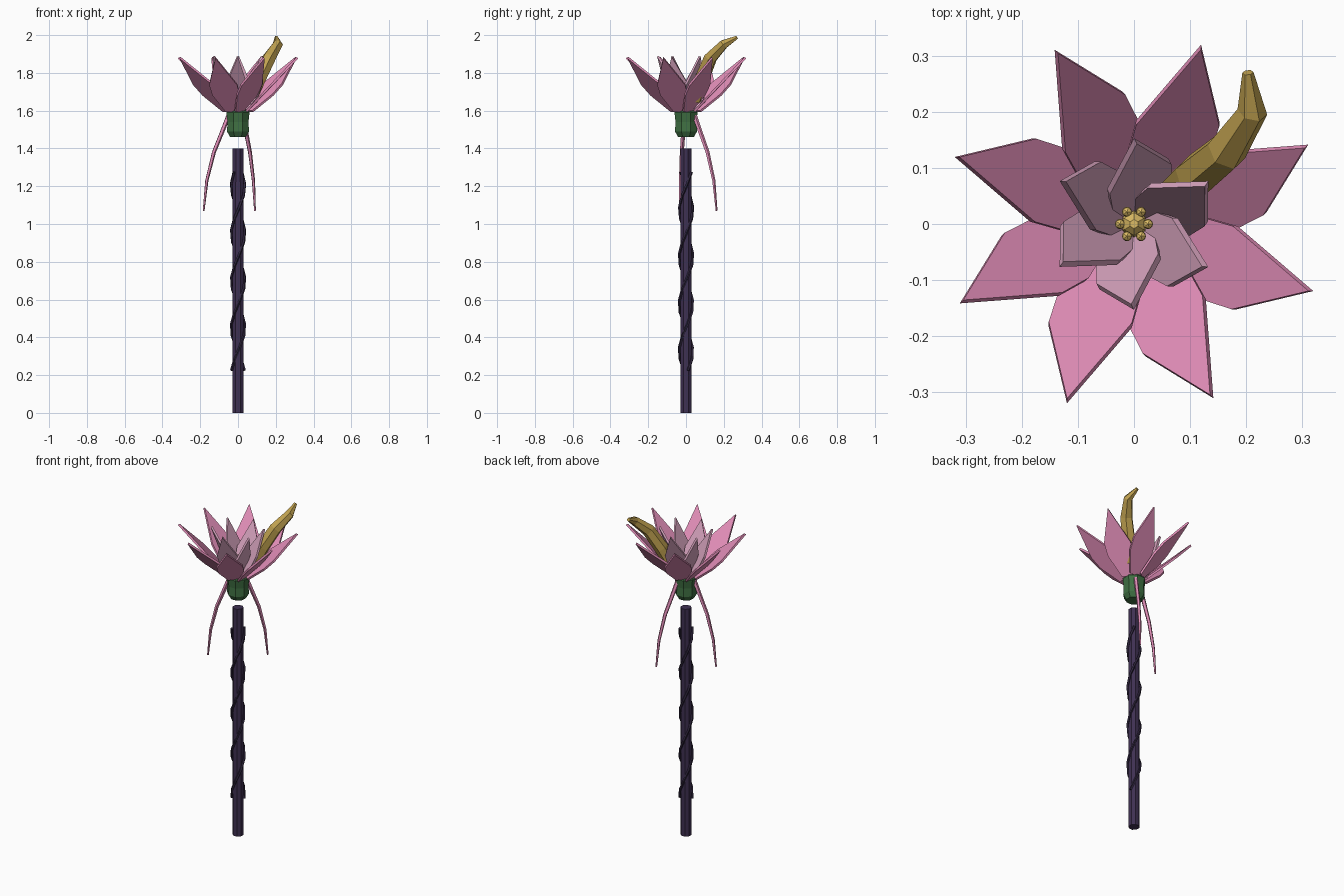
import bpy, bmesh
from math import pi, cos, sin, radians
from mathutils import Vector, Matrix

if "Cube" in bpy.data.objects:
    bpy.data.objects.remove(bpy.data.objects["Cube"])


def material(name, rgb):
    m = bpy.data.materials.new(name)
    m.diffuse_color = (*rgb, 1)
    m.use_nodes = True
    m.node_tree.nodes["Principled BSDF"].inputs["Base Color"].default_value = m.diffuse_color
    return m


BARK = material("bark", (0.05, 0.03, 0.085))
VINE = material("vine", (0.03, 0.02, 0.05))
GREEN = material("green", (0.05, 0.16, 0.055))
PINK = material("pink", (0.76, 0.27, 0.48))
PALE = material("pale_pink", (0.70, 0.38, 0.53))
GOLD = material("gold", (0.53, 0.36, 0.08))
YELLOW = material("yellow", (0.72, 0.50, 0.13))


def finish(name, bm, mat):
    bmesh.ops.recalc_face_normals(bm, faces=bm.faces)
    me = bpy.data.meshes.new(name)
    bm.to_mesh(me)
    bm.free()
    me.materials.append(mat)
    ob = bpy.data.objects.new(name, me)
    bpy.context.collection.objects.link(ob)
    return ob


def loft(bm, rings):
    """Skin a list of vertex rings and cap both ends."""
    rings = [[bm.verts.new(p) for p in r] for r in rings]
    n = len(rings[0])
    for a, b in zip(rings, rings[1:]):
        for i in range(n):
            j = (i + 1) % n
            bm.faces.new((a[i], a[j], b[j], b[i]))
    bm.faces.new(rings[0])
    bm.faces.new(rings[-1])


def tube(name, path, radii, sides, mat):
    """Sweep a tapering polygon along a path."""
    path = [Vector(p) for p in path]
    rings = []
    ref = None
    for i, p in enumerate(path):
        t = (path[min(i + 1, len(path) - 1)] - path[max(i - 1, 0)]).normalized()
        if ref is None:
            ref = t.orthogonal()
        ref = (ref - t * ref.dot(t)).normalized()
        side = t.cross(ref)
        rings.append([p + radii[i] * (ref * cos(2 * pi * k / sides) + side * sin(2 * pi * k / sides))
                      for k in range(sides)])
    bm = bmesh.new()
    loft(bm, rings)
    return finish(name, bm, mat)


def lathe(name, profile, sides, mat):
    bm = bmesh.new()
    loft(bm, [[(r * cos(2 * pi * (k + .5) / sides), r * sin(2 * pi * (k + .5) / sides), z)
               for k in range(sides)] for r, z in profile])
    return finish(name, bm, mat)


def petal_ring(name, count, start, base, tip, widths, yaw, thick, mat):
    """Flat pointed petals in (radial, tangent, z), each turned about its own axis."""
    base, tip = Vector(base), Vector(tip)
    across = Vector((sin(yaw), -cos(yaw), 0))
    normal = (tip - base).cross(across).normalized()
    if normal.x < 0:
        normal = -normal
    rows = [(base.lerp(tip, s), w) for s, w in widths]
    outline = [c + across * w for c, w in rows] + [tip]
    outline += [c - across * w for c, w in reversed(rows)]
    for i in range(count):
        rot = Matrix.Rotation(radians(start) + 2 * pi * i / count, 3, 'Z')
        bm = bmesh.new()
        loft(bm, [[rot @ p for p in outline], [rot @ (p + normal * thick) for p in outline]])
        finish(f"{name}_{i + 1}", bm, mat)


# Staff shaft
lathe("shaft", [(0.032, 0), (0.031, 1.4)], 8, BARK)

# Two vines wound around the shaft
for k in range(2):
    pts = []
    for i in range(18):
        z = 0.225 + i * 1.05 / 17
        a = 2 * pi * (z - 0.2) / 0.5 + k * pi
        pts.append((0.036 * cos(a), 0.036 * sin(a), z))
    tube(f"vine_{k + 1}", pts, [0.008] * 18, 5, VINE)

# Green cup below the flower
lathe("calyx", [(0.045, 1.46), (0.063, 1.49), (0.06, 1.54), (0.066, 1.59), (0.055, 1.605)], 8, GREEN)

# Petals
petal_ring("outer_petal", 8, 24, (0.05, -0.02, 1.6), (0.333, 0, 1.885),
           [(0, 0.028), (0.31, 0.073), (0.5, 0.074)], radians(20), 0.012, PINK)
petal_ring("inner_petal", 6, 28, (0.017, -0.018, 1.6), (0.143, 0, 1.89),
           [(0, 0.022), (0.22, 0.058), (0.5, 0.061)], radians(28), 0.012, PALE)

# Hanging tendrils
for k, ang in enumerate((61, 190)):
    a = radians(ang)
    prof = [(0.045, 1.59), (0.085, 1.49), (0.13, 1.38), (0.168, 1.23), (0.185, 1.07)]
    tube(f"tendril_{k + 1}", [(r * cos(a), r * sin(a), z) for r, z in prof],
         [0.013, 0.012, 0.011, 0.009, 0.005], 5, PINK)

# Curved golden horn
tube("horn", [(0.065, 0.05, 1.655), (0.11, 0.085, 1.77), (0.165, 0.13, 1.88),
              (0.211, 0.2, 1.952), (0.203, 0.27, 1.988)],
     [0.032, 0.04, 0.037, 0.027, 0.010], 6, GOLD)

# Flower centre: bud with a ring of pollen beads
lathe("bud", [(0.015, 1.6), (0.024, 1.68), (0.02, 1.71), (0.008, 1.722)], 6, YELLOW)
bm = bmesh.new()
for i in range(6):
    a = 2 * pi * i / 6
    bmesh.ops.create_icosphere(bm, subdivisions=1, radius=0.01,
                               matrix=Matrix.Translation((0.025 * cos(a), 0.025 * sin(a), 1.7)))
finish("pollen_beads", bm, YELLOW)
